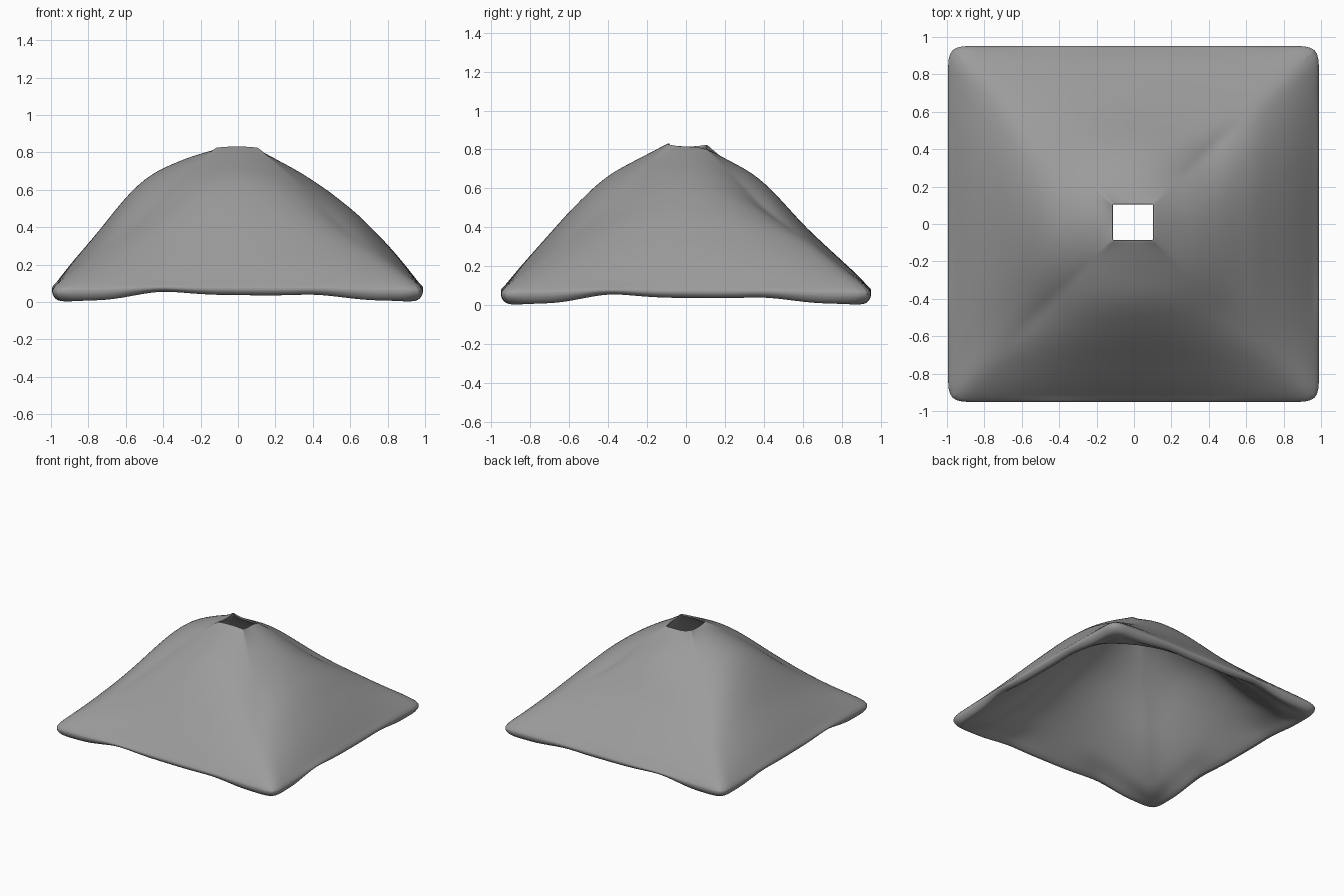
import bpy, bmesh, math

if "Cube" in bpy.data.objects:
    bpy.data.objects.remove(bpy.data.objects["Cube"])

# height profiles (distance from centre, height): middle of each face, then the corners
FRONT = [(.1, .835), (.2, .785), (.4, .685), (.5, .61), (.63, .485), (.79, .31), (.91, .18), (1, .07)]
RIGHT = [(.1, .818), (.2, .765), (.35, .685), (.5, .585), (.65, .465), (.8, .315), (.9, .2), (1, .07)]
BACK = [(.1, .805), (.2, .755), (.37, .67), (.47, .58), (.63, .41), (.79, .27), (.94, .14), (1, .07)]
LEFT = [(.1, .818), (.25, .775), (.4, .715), (.5, .655), (.6, .56), (.75, .37), (.9, .2), (1, .07)]
DOME = [(.1, .83), (.2, .745), (.3, .665), (.4, .56), (.5, .45), (.6, .36), (.7, .285), (.8, .21), (.95, .11), (1, .07)]
RIDGE = [(.1, .805), (.2, .715), (.3, .61), (.42, .48), (.55, .395), (.65, .33), (.8, .215), (.95, .11), (1, .07)]
CORNERS = (DOME, DOME, RIDGE, DOME)
# shell thickness at face middles and at the corners (solid flat feet)
THIN = [(.1, .015), (.25, .035), (.45, .065), (.65, .09), (.82, .105)]
THICK = [(.1, .015), (.2, .04), (.3, .065), (.4, .09), (.5, .125), (.6, .17), (.7, .195), (.82, .19)]
# waviness of the bottom rim
LIFT = [(-1, 0), (-.72, 0), (-.42, .055), (-.2, .03), (.25, .025), (.45, .035), (.7, 0), (1, 0)]
N = 14  # segments per side


def interp(tab, x):
    if x <= tab[0][0]:
        return tab[0][1]
    for (a, p), (b, q) in zip(tab, tab[1:]):
        if x <= b:
            return p + (q - p) * (x - a) / (b - a)
    return tab[-1][1]


def ring(bm, d, inner=False, z=None, lift=0.0, arch=0.0):
    """Square loop at distance d; follows the hill height unless z is given."""
    s = (d - .1) / .9
    x0, x1 = -.113 - .884 * s, .102 + .89 * s
    y0, y1 = -.085 - .87 * s, .105 + .85 * s
    verts = []
    for side, tab in enumerate((FRONT, RIGHT, BACK, LEFT)):
        for i in range(N):
            t = -1 + 2 * i / N
            u = (t + 1) / 2
            w = t * t
            x, y = ((x0 + (x1 - x0) * u, y0), (x1, y0 + (y1 - y0) * u),
                    (x1 + (x0 - x1) * u, y1), (x0, y1 + (y0 - y1) * u))[side]
            if z is None:
                cor = interp(CORNERS[side if t < 0 else (side + 1) % 4], d)
                h = interp(tab, d) * (1 - w) + cor * w
                if inner:
                    h -= interp(THIN, d) * (1 - w) + interp(THICK, d) * w
            else:
                h = z + arch * (1 - w * w)
            verts.append(bm.verts.new((x, y, h + lift * interp(LIFT, t if side < 2 else -t))))
    return verts


bm = bmesh.new()
# outer skin from the hole down to the rim
loops = [ring(bm, d) for d in (.1, .115, .17, .25, .33, .41, .49, .57, .65, .73, .81, .88, .94, .97)]
# rolled rim
loops += [ring(bm, d, z=z, lift=k, arch=a) for d, z, k, a in
          ((1.003, .065, .3, 0), (.99, .025, .8, 0), (.955, -.002, 1, 0), (.9, -.001, .9, .06))]
# inner skin back up to the hole
loops += [ring(bm, d, inner=True) for d in (.82, .75, .67, .58, .5, .42, .34, .25, .17, .115, .1)]
M = 4 * N
for k, a in enumerate(loops):
    b = loops[(k + 1) % len(loops)]
    for i in range(M):
        j = (i + 1) % M
        bm.faces.new((a[i], b[i], b[j], a[j]))
bmesh.ops.recalc_face_normals(bm, faces=bm.faces)

mesh = bpy.data.meshes.new("hollow_mound")
bm.to_mesh(mesh)
bm.free()
mound = bpy.data.objects.new("hollow_mound", mesh)
bpy.context.collection.objects.link(mound)
bpy.context.view_layer.objects.active = mound
mound.select_set(True)
sub = mound.modifiers.new("smooth", 'SUBSURF')
sub.levels = sub.render_levels = 2
bpy.ops.object.shade_smooth_by_angle(angle=math.radians(50))

# dark grey finish
mat = bpy.data.materials.new("dark_grey")
mat.diffuse_color = (.33, .33, .33, 1)
mat.use_nodes = True
mat.node_tree.nodes["Principled BSDF"].inputs["Base Color"].default_value = mat.diffuse_color
mesh.materials.append(mat)
